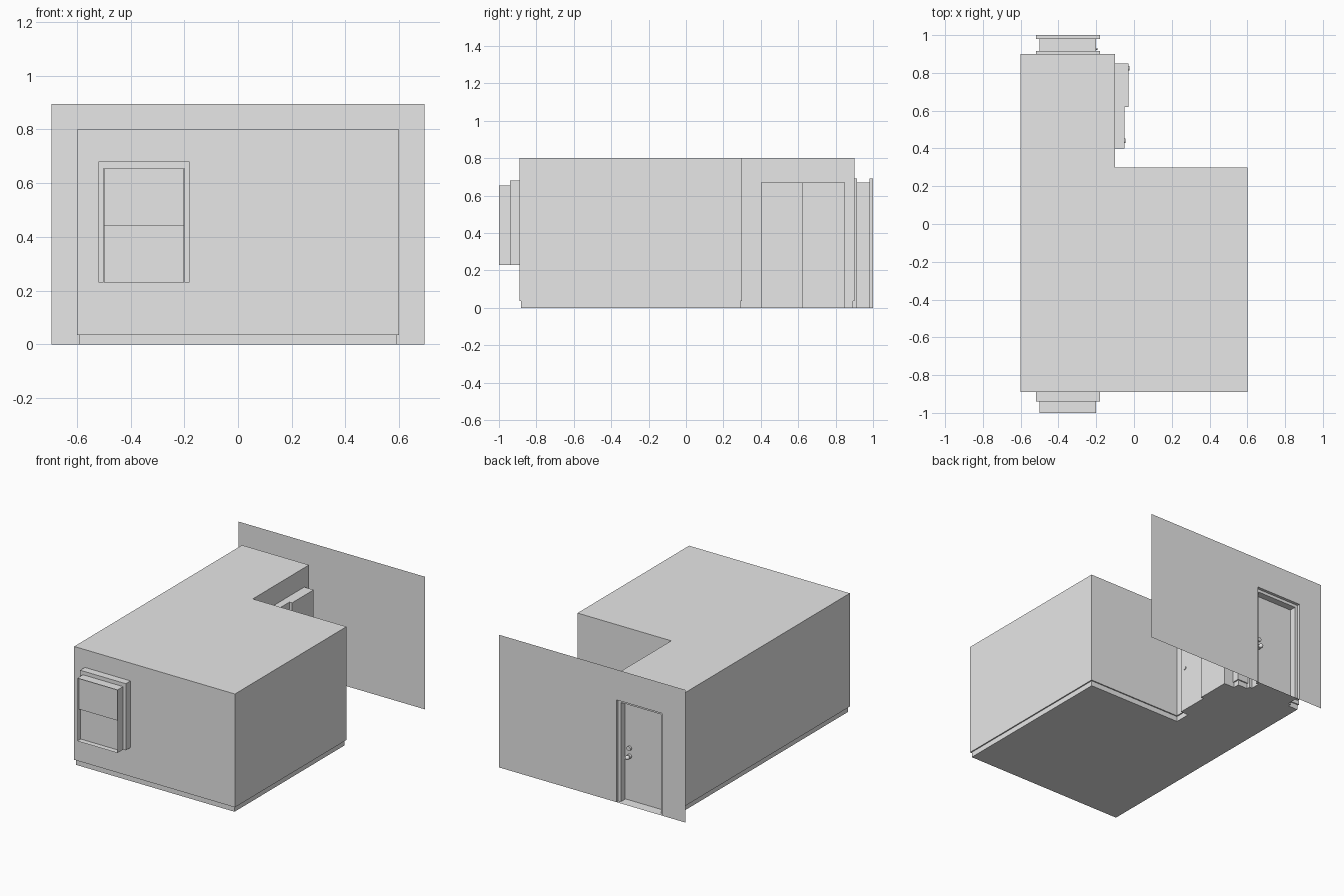
import bpy, bmesh
from mathutils import Matrix

cube = bpy.data.objects.get("Cube")
if cube:
    bpy.data.objects.remove(cube, do_unlink=True)

# Single plain grey for the whole model
grey = bpy.data.materials.new("plain_grey")
grey.use_nodes = True
grey.diffuse_color = (0.8, 0.8, 0.8, 1)
grey.node_tree.nodes["Principled BSDF"].inputs["Base Color"].default_value = (0.8, 0.8, 0.8, 1)


def finish(name, bm):
    mesh = bpy.data.meshes.new(name)
    bm.to_mesh(mesh)
    bm.free()
    mesh.materials.append(grey)
    obj = bpy.data.objects.new(name, mesh)
    bpy.context.collection.objects.link(obj)
    return obj


def box(name, x, y, z, open_sides=()):
    """Box from axis ranges; open_sides lists (axis, sign) faces left out."""
    bm = bmesh.new()
    bmesh.ops.create_cube(bm, size=1)
    gone = [f for f in bm.faces for axis, sign in open_sides if f.normal[axis] * sign > 0.5]
    bmesh.ops.delete(bm, geom=gone, context='FACES')
    for v in bm.verts:
        v.co = [(a + b) / 2 + c * (b - a) for (a, b), c in zip((x, y, z), v.co)]
    return finish(name, bm)


def arch_plate(name, outer, inner, base, y, facing):
    """Flat plate at y with an opening that reaches down to its base."""
    (a, b, top), (c, d, head) = outer, inner
    pts = [(a, base), (c, base), (c, head), (d, head), (d, base), (b, base), (b, top), (a, top)]
    bm = bmesh.new()
    face = bm.faces.new([bm.verts.new((px, y, pz)) for px, pz in pts])
    face.normal_update()
    if face.normal.y * facing < 0:
        face.normal_flip()
    return finish(name, bm)


def knob(name, centre, axis, radius, depth, ball=False):
    """Short round knob along an axis, with an optional rounded grip."""
    bm = bmesh.new()
    turn = Matrix.Rotation(1.5708, 4, 'X' if axis == 'Y' else 'Y')
    bmesh.ops.create_cone(bm, cap_ends=True, segments=16, radius1=radius, radius2=radius,
                          depth=depth, matrix=Matrix.Translation(centre) @ turn)
    if ball:
        grip = Matrix.Translation((centre[0], centre[1] + depth, centre[2]))
        bmesh.ops.create_uvsphere(bm, u_segments=16, v_segments=10, radius=radius, matrix=grip)
    obj = finish(name, bm)
    bpy.context.view_layer.objects.active = obj
    obj.select_set(True)
    bpy.ops.object.shade_smooth_by_angle()
    obj.select_set(False)


# Room shell: L-shaped plan with a recessed skirting strip at the foot
def plan(d):
    return [(-0.6 + d, -0.89 + d), (0.6 - d, -0.89 + d), (0.6 - d, 0.3 - d),
            (-0.1 - d, 0.3 - d), (-0.1 - d, 0.9 - d), (-0.6 + d, 0.9 - d)]


bm = bmesh.new()
rings = [[bm.verts.new((x, y, z)) for x, y in plan(d)]
         for d, z in ((0.008, 0), (0.008, 0.035), (0, 0.035), (0, 0.8))]
for low, high in zip(rings, rings[1:]):
    for i in range(len(low)):
        j = (i + 1) % len(low)
        bm.faces.new((low[i], low[j], high[j], high[i]))
bm.faces.new(rings[0][::-1])
bm.faces.new(rings[-1])
finish("room_shell", bm)

FRONT, BACK = (1, -1), (1, 1)
WIDE, NARROW = (-0.52, -0.18), (-0.5, -0.2)

# Corridor wall with the doorway opening
arch_plate("corridor_wall", (-0.695, 0.695, 0.895), (*WIDE, 0.69), 0, 1.0, 1)

# Entrance doorway: trims, lining, door and hardware
box("inner_door_trim", WIDE, (0.89, 0.915), (0, 0.69))
box("door_lining", NARROW, (0.915, 0.98), (0, 0.67), (FRONT, BACK))
box("outer_door_trim", WIDE, (0.98, 1.0), (0, 0.69), (FRONT, BACK))
arch_plate("outer_trim_step", (*WIDE, 0.69), (*NARROW, 0.67), 0, 0.98, 1)
box("entrance_door", (-0.499, -0.201), (0.918, 0.935), (0.003, 0.669))
knob("door_handle", (-0.235, 0.944, 0.3), 'Y', 0.015, 0.018, True)
knob("door_deadbolt", (-0.235, 0.942, 0.355), 'Y', 0.015, 0.014)
knob("door_latch", (-0.2, 0.927, 0.3), 'X', 0.005, 0.012)

# Closet bay with two staggered sliding door fronts and round pulls
for side, depth, span, pull in (("front", -0.05, (0.4, 0.62), 0.44),
                                ("back", -0.03, (0.62, 0.85), 0.825)):
    box(side + "_closet_door", (-0.12, depth), span, (0, 0.67))
    knob(side + "_closet_pull", (depth, pull, 0.3), 'X', 0.012, 0.01)

# Window: stepped casing, open lining and two staggered sashes
box("window_casing", WIDE, (-0.94, -0.89), (0.23, 0.68), (FRONT, BACK))
arch_plate("window_casing_step", (*WIDE, 0.68), (*NARROW, 0.655), 0.23, -0.94, -1)
box("window_lining", NARROW, (-1.0, -0.94), (0.23, 0.655), (FRONT, BACK))
box("upper_sash", (-0.499, -0.201), (-0.985, -0.965), (0.44, 0.654))
box("lower_sash", (-0.499, -0.201), (-0.965, -0.945), (0.231, 0.45))
